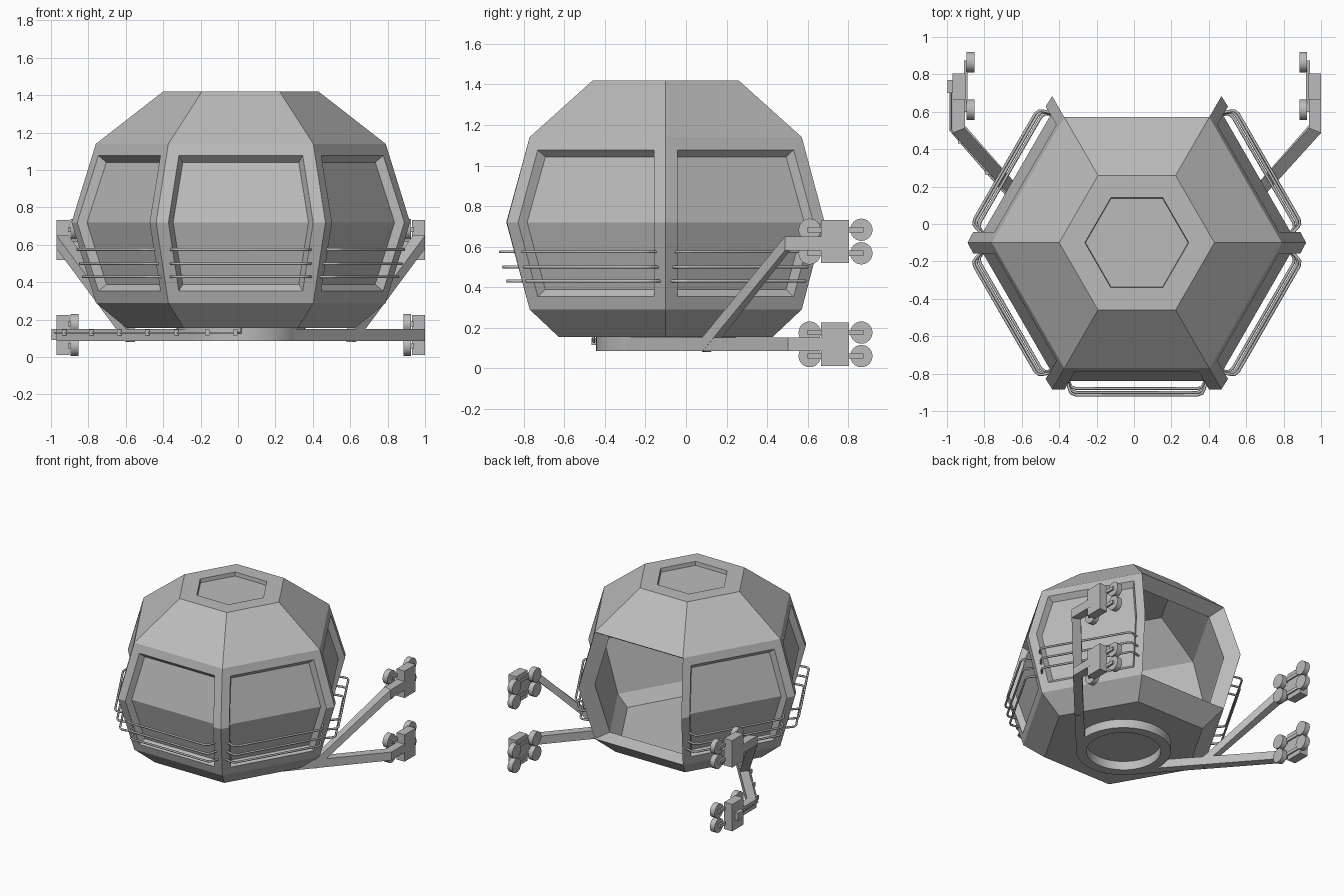
import bpy, bmesh, math
from mathutils import Vector

if "Cube" in bpy.data.objects:
    bpy.data.objects.remove(bpy.data.objects["Cube"])

CX, CY = 0.015, -0.10            # cabin axis; all parts are built around it

grey = bpy.data.materials.new("light grey")
grey.diffuse_color = (0.5, 0.5, 0.5, 1)
grey.use_nodes = True
grey.node_tree.nodes["Principled BSDF"].inputs["Base Color"].default_value = grey.diffuse_color


def finish(name, bm, smooth=False):
    bmesh.ops.recalc_face_normals(bm, faces=bm.faces)
    me = bpy.data.meshes.new(name)
    bm.to_mesh(me)
    bm.free()
    me.materials.append(grey)
    ob = bpy.data.objects.new(name, me)
    bpy.context.collection.objects.link(ob)
    ob.location = (CX, CY, 0)
    if smooth:
        bpy.context.view_layer.objects.active = ob
        ob.select_set(True)
        bpy.ops.object.shade_smooth_by_angle(angle=math.radians(35))
        ob.select_set(False)
    return ob


def add_box(bm, x0, x1, y0, y1, z0, z1):
    vs = bmesh.ops.create_cube(bm, size=1)["verts"]
    for v in vs:
        v.co = ((x0 + x1) / 2 + v.co.x * abs(x1 - x0),
                (y0 + y1) / 2 + v.co.y * (y1 - y0),
                (z0 + z1) / 2 + v.co.z * (z1 - z0))


def beam(name, path, width, height):
    """Mitred bar with vertical sides following (x, y, z) points."""
    bm = bmesh.new()
    pts = [Vector(p) for p in path]
    rings = []
    for i, p in enumerate(pts):
        dirs = [(b - a).to_2d().normalized() for a, b in zip(pts[max(i - 1, 0):i + 1], pts[max(i, 1):i + 2])]
        if i == 0:
            dirs = [(pts[1] - pts[0]).to_2d().normalized()]
        t = sum(dirs, Vector((0, 0))).normalized()
        s = Vector((-t.y, t.x, 0)) * (width / 2 / max(t.dot(dirs[0]), 0.5))
        h = Vector((0, 0, height / 2))
        rings.append([bm.verts.new(p + o) for o in (s + h, h - s, -s - h, s - h)])
    for a, b in zip(rings, rings[1:]):
        for k in range(4):
            bm.faces.new((a[k], a[(k + 1) % 4], b[(k + 1) % 4], b[k]))
    bm.faces.new(rings[0])
    bm.faces.new(rings[-1])
    return finish(name, bm)


def tube(name, path, radius, rot=0.0):
    cu = bpy.data.curves.new(name, "CURVE")
    cu.dimensions = "3D"
    cu.bevel_depth, cu.bevel_resolution, cu.use_fill_caps = radius, 1, True
    sp = cu.splines.new("POLY")
    sp.points.add(len(path) - 1)
    for p, co in zip(sp.points, path):
        p.co = (*co, 1)
    cu.materials.append(grey)
    ob = bpy.data.objects.new(name, cu)
    bpy.context.collection.objects.link(ob)
    ob.location = (CX, CY, 0)
    ob.rotation_euler.z = rot


# Cabin: hexagonal shell with an inner lining, open at the back
outer = [(0.61, 0.155), (0.775, 0.29), (0.905, 0.72), (0.775, 1.14), (0.415, 1.42)]
inner = [(0.57, 0.235), (0.655, 0.32), (0.775, 0.72), (0.66, 1.08), (0.36, 1.34)]
bm = bmesh.new()
walls, shells, roof = {}, [], None
for prof in (outer, inner):
    rows = [[bm.verts.new((r * math.cos(a * math.pi / 3), r * math.sin(a * math.pi / 3), z))
             for a in range(6)] for r, z in prof]
    shells.append(rows)
    bm.faces.new(rows[0])
    cap = bm.faces.new(rows[-1])
    roof = roof or cap
    for j in range(4):
        for i in range(6):
            if i == 1 and j in (1, 2):        # doorway
                continue
            k = (i + 1) % 6
            f = bm.faces.new((rows[j][i], rows[j][k], rows[j + 1][k], rows[j + 1][i]))
            if prof is outer and j in (1, 2):
                walls.setdefault(i, []).append(f)
# Doorway rim joins both skins
rim = [[s[1][1], s[2][1], s[3][1], s[3][2], s[2][2], s[1][2]] for s in shells]
for i in range(6):
    k = (i + 1) % 6
    bm.faces.new((rim[0][i], rim[0][k], rim[1][k], rim[1][i]))
bmesh.ops.recalc_face_normals(bm, faces=bm.faces)
# Recessed windows and roof hatch
for faces in walls.values():
    bmesh.ops.inset_region(bm, faces=faces, thickness=0.065, use_even_offset=True)
    bmesh.ops.inset_region(bm, faces=faces, thickness=0.025, depth=-0.045, use_even_offset=True)
bmesh.ops.inset_region(bm, faces=[roof], thickness=0.119, use_even_offset=True)
bmesh.ops.inset_region(bm, faces=[roof], thickness=0.003, depth=-0.03, use_even_offset=True)
finish("cabin", bm)

# Guard rails: three bent bars on each of the five windows
for i in (0, 2, 3, 4, 5):
    for z, wall, d in ((0.575, 0.735, 0.815), (0.50, 0.715, 0.80), (0.43, 0.70, 0.78)):
        half = [(0.375, wall), (0.36, d - 0.03), (0.35, d - 0.01), (0.325, d)]
        path = [(d_, -w, z) for w, d_ in half] + [(d_, w, z) for w, d_ in reversed(half)]
        tube("guard_rail", path, 0.008, math.radians(30 + 60 * i))

# Chassis ring under the floor
bm = bmesh.new()
N = 40
loops = [[bm.verts.new((r * math.cos(2 * math.pi * i / N), r * math.sin(2 * math.pi * i / N), z))
          for i in range(N)] for r, z in ((0.345, 0.085), (0.345, 0.155), (0.27, 0.155), (0.27, 0.085))]
for a in range(4):
    for i in range(N):
        b, k = (a + 1) % 4, (i + 1) % N
        bm.faces.new((loops[a][i], loops[a][k], loops[b][k], loops[b][i]))
finish("chassis_ring", bm, True)

# Arms tangent to the ring, and wheel bogies at their ends
for s, side in ((-1, "left"), (1, "right")):
    beam(side + "_lower_arm", [(s * 0.233, -0.205, 0.118), (s * 0.9525, 0.615, 0.118),
                               (s * 0.9525, 0.80, 0.118)], 0.066, 0.066)
    beam(side + "_upper_arm", [(s * 0.59, 0.20, 0.115), (s * 0.9525, 0.60, 0.615),
                               (s * 0.9525, 0.80, 0.615)], 0.066, 0.07)
    for level, z in (("lower", 0.118), ("upper", 0.625)):
        bm = bmesh.new()
        add_box(bm, s * 0.915, s * 0.985, 0.765, 0.905, z - 0.107, z + 0.107)
        for dz in (-0.058, 0.058):
            for y in (0.71, 0.965):
                add_box(bm, s * 0.905, s * 0.925, min(y - 0.01, 0.83), max(y + 0.01, 0.83),
                        z + dz - 0.013, z + dz + 0.013)
        finish(f"{side}_{level}_bogie", bm)
        bm = bmesh.new()
        for dz in (-0.058, 0.058):
            for y in (0.71, 0.965):
                vs = bmesh.ops.create_cone(bm, cap_ends=True, segments=24, radius1=0.055,
                                           radius2=0.055, depth=0.042)["verts"]
                for v in vs:
                    v.co = (s * 0.89 + v.co.z, y + v.co.x, z + dz + v.co.y)
        finish(f"{side}_{level}_wheels", bm, True)

# Cable along the left arm and the front of the ring, with a junction box
cable = [(-0.995, 0.82, 0.13), (-0.995, 0.60, 0.13), (-0.96, 0.56, 0.13), (-0.27, -0.235, 0.13)]
cable += [(0.355 * math.cos(math.radians(a)), 0.355 * math.sin(math.radians(a)), 0.13)
          for a in range(225, 271, 9)]
cable.append((0.0, -0.355, 0.155))
tube("cable", cable, 0.006)
bm = bmesh.new()
add_box(bm, -1.013, -0.98, 0.80, 0.87, 0.09, 0.15)
finish("junction_box", bm)
bm = bmesh.new()
for x, y in ((-0.945, 0.543), (-0.80, 0.376), (-0.65, 0.203), (-0.50, 0.03), (-0.345, -0.149),
             (-0.18, -0.307), (-0.03, -0.354)):
    add_box(bm, x - 0.012, x + 0.012, y - 0.012, y + 0.012, 0.115, 0.148)
finish("cable_clips", bm)
